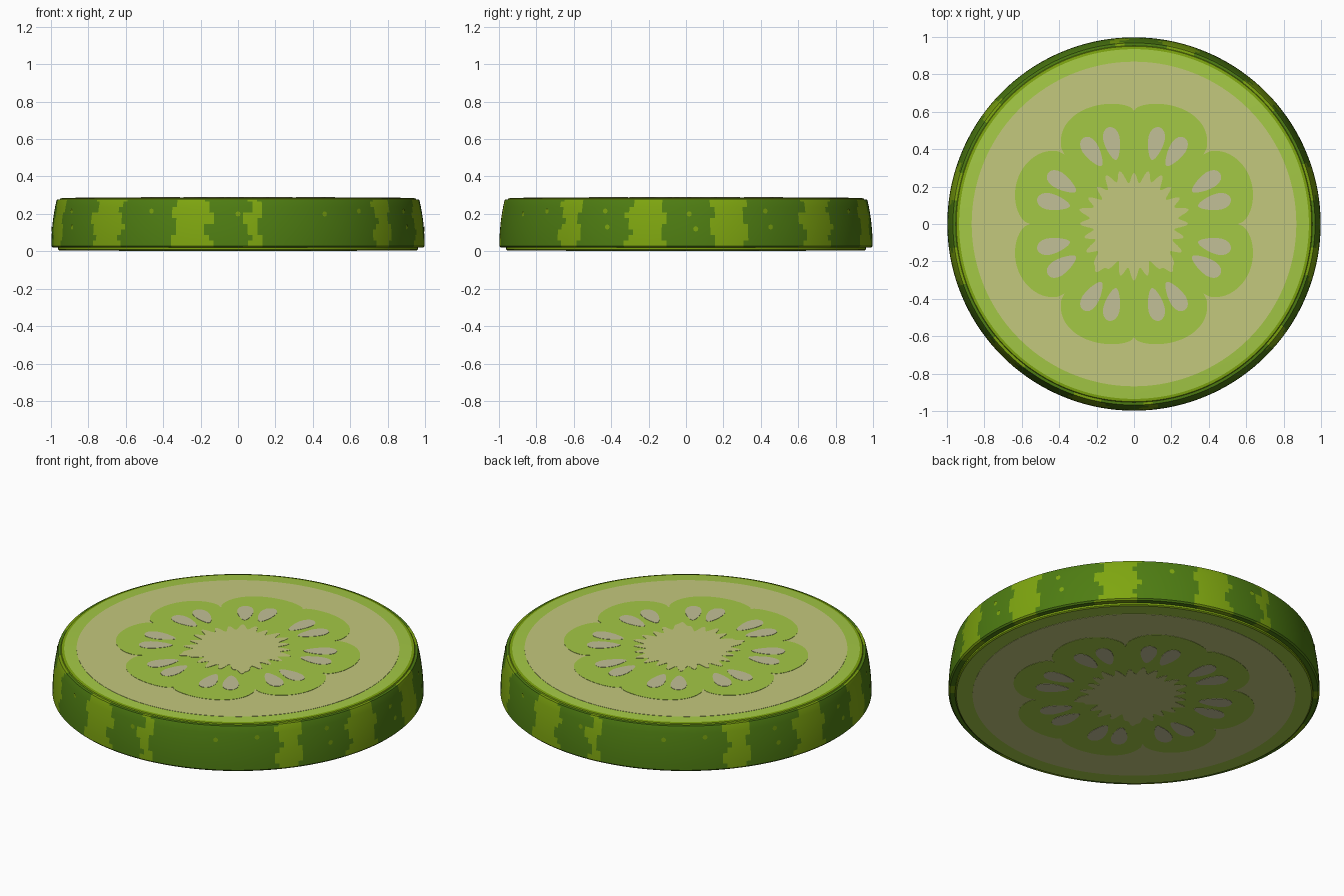
import bpy, bmesh, math
from math import sin, cos, pi, radians, degrees

if "Cube" in bpy.data.objects:
    bpy.data.objects.remove(bpy.data.objects["Cube"])


def mat(name, rgb):
    m = bpy.data.materials.new(name)
    m.diffuse_color = (*rgb, 1)
    m.use_nodes = True
    m.node_tree.nodes["Principled BSDF"].inputs["Base Color"].default_value = m.diffuse_color
    return m


DARK = mat("dark skin green", (0.077, 0.205, 0.006))
LIGHT = mat("light skin green", (0.21, 0.38, 0.005))
GREEN = mat("bright flesh green", (0.37, 0.58, 0.06))
FLESH = mat("pale flesh", (0.55, 0.58, 0.205))
SEED = mat("seed cream", (0.54, 0.53, 0.31))


def finish(bm, name, mats, smooth=False):
    me = bpy.data.meshes.new(name)
    bm.to_mesh(me)
    bm.free()
    for m in mats:
        me.materials.append(m)
    ob = bpy.data.objects.new(name, me)
    bpy.context.collection.objects.link(ob)
    if smooth:
        bpy.context.view_layer.objects.active = ob
        ob.select_set(True)
        bpy.ops.object.shade_smooth_by_angle(angle=radians(25))
        ob.select_set(False)
    return ob


# Lathe a closed profile of (radius, z); rule(row, angle, z) picks the material
def lathe(name, profile, mats, rule, n=240):
    bm = bmesh.new()
    rings = [[bm.verts.new((r * cos(2 * pi * i / n), r * sin(2 * pi * i / n), z))
              for i in range(n)] for r, z in profile]
    for k in range(len(rings) - 1):
        for i in range(n):
            j = (i + 1) % n
            f = bm.faces.new((rings[k][i], rings[k][j], rings[k + 1][j], rings[k + 1][i]))
            z = (profile[k][1] + profile[k + 1][1]) / 2
            f.material_index = rule(k, 360 * (i + 0.5) / n, z)
    bm.faces.new(rings[0][::-1])
    bm.faces.new(rings[-1])
    for f in bm.faces:
        if len(f.verts) > 4:
            f.material_index = len(mats) - 1
    return finish(bm, name, mats, True)


# Striped skin band: pale stripes repeat every half turn, with wavy borders
STRIPES = [(8, 19), (39, 51), (70, 81), (93, 97), (138, 145), (162, 173)]


def skin_rule(k, a, z):
    a = (a + 1.2 * sin(z * 40 + a * 0.35)) % 180
    return 1 if any(lo <= a <= hi for lo, hi in STRIPES) else 0


skin = [(0.955, 0.02), (0.99, 0.02)]
skin += [(0.998 - 0.026 * (t / 8) ** 2, 0.028 + 0.238 * t / 8) for t in range(9)]
skin += [(0.968, 0.276), (0.945, 0.278)]
lathe("striped_skin", skin, [DARK, LIGHT, GREEN], skin_rule)

# Inner slice that pokes out slightly at both cut faces
core = [(0.935, 0.005), (0.955, 0.005), (0.962, 0.010), (0.962, 0.024),
        (0.955, 0.274), (0.95, 0.283), (0.935, 0.285)]
lathe("slice_core", core, [LIGHT, GREEN], lambda k, a, z: 1 if k == 0 else 0)


# Thin plate with a star-shaped outline on the top or bottom cut face
def plate(bm, pts, centre, z, side):
    c = bm.verts.new((*centre, z))
    top = [bm.verts.new((x, y, z)) for x, y in pts]
    low = [bm.verts.new((x, y, z - side * 0.004)) for x, y in pts]
    for i in range(len(pts)):
        j = (i + 1) % len(pts)
        for loop in ((c, top[i], top[j]), (top[i], low[i], low[j], top[j])):
            bm.faces.new(loop if side > 0 else loop[::-1])


def polar(rad, n):
    return [(rad(2 * pi * i / n) * cos(2 * pi * i / n),
             rad(2 * pi * i / n) * sin(2 * pi * i / n)) for i in range(n)]


# Eight-lobed seed chamber outline, with shallower notches at top and bottom
def lobe_r(a):
    notch = 0.525 + 0.08 * max(0, abs(sin(a)) - 0.75) / 0.25 + 0.03 * max(0, abs(cos(a)) - 0.75) / 0.25
    return notch + (0.667 - notch) * abs(sin(4 * a)) ** 0.55


# Ragged pale heart, with longer spikes at the lower diagonals
def heart_r(a):
    d = degrees(a)
    spike = sum(0.1 * math.exp(-((d - s) / 4) ** 2) for s in (232, 308))
    return 0.258 + 0.03 * cos(24 * a) + 0.014 * sin(7 * a) + spike


def seed_pts(cx, cy, a):
    pts = []
    for i in range(20):
        t = 2 * pi * i / 20
        u, v = 0.09 * cos(t), 0.042 * sin(t) * (1 + 0.35 * cos(t))
        pts.append((cx + u * cos(a) - v * sin(a), cy + u * sin(a) + v * cos(a)))
    return pts


for label, z0, s in (("top", 0.285, 1), ("bottom", 0.005, -1)):
    layers = (("flesh_disc", FLESH, lambda a: 0.868, 120, 0.0015),
              ("seed_chamber", GREEN, lobe_r, 320, 0.003),
              ("pale_heart", FLESH, heart_r, 288, 0.0045))
    for name, m, rad, n, h in layers:
        bm = bmesh.new()
        plate(bm, polar(rad, n), (0, 0), z0 + s * h, s)
        finish(bm, f"{label}_{name}", [m])
    # Two seeds in every lobe
    bm = bmesh.new()
    for k in range(8):
        for off in (-7.5, 7.5):
            a = radians(22.5 + 45 * k + off)
            c = (0.445 * cos(a), 0.445 * sin(a))
            plate(bm, seed_pts(*c, a + radians(off * 0.4)), c, z0 + s * 0.0045, s)
    finish(bm, f"{label}_seeds", [SEED])

# Small pale freckles on the skin, repeated every half turn
bm = bmesh.new()
for a, z in ((-36 - 26, 0.2), (-49, 0.215), (-26, 0.215), (-25, 0.13), (1, 0.2),
             (3, 0.12), (25.5, 0.215), (27, 0.13), (62, 0.215), (90, 0.2)):
    for turn in (0, 180):
        t = radians(a + turn)
        r = 1.001 - 0.026 * ((z - 0.028) / 0.238) ** 2
        ring = []
        for i in range(8):
            w = 2 * pi * i / 8
            b = t + 0.014 * cos(w)
            ring.append(bm.verts.new((r * cos(b), r * sin(b), z + 0.014 * sin(w))))
        bm.faces.new(ring)
finish(bm, "skin_freckles", [LIGHT])
